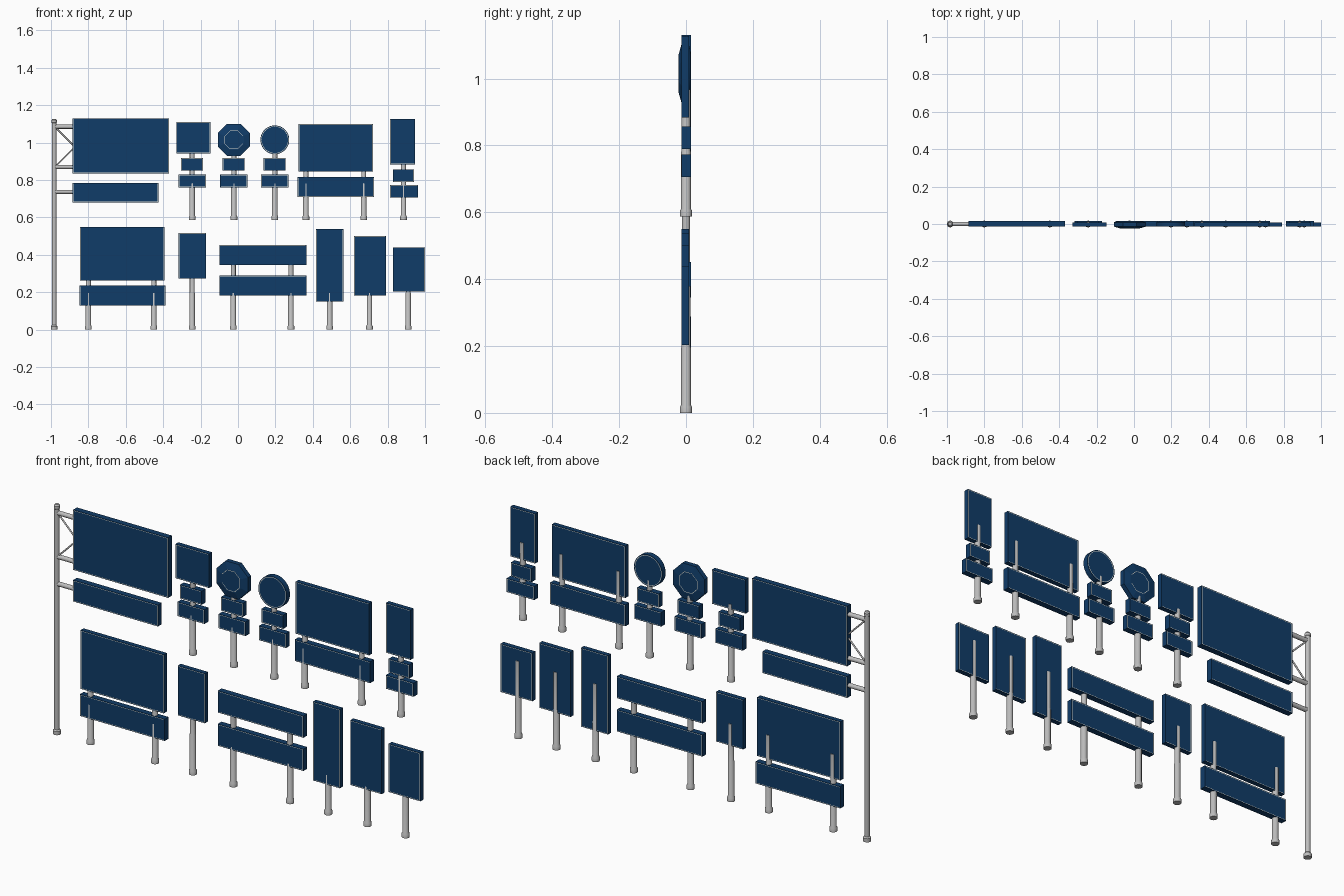
import bpy, bmesh
from math import cos, sin, pi, radians
from mathutils import Vector

cube = bpy.data.objects.get("Cube")
if cube:
    bpy.data.objects.remove(cube)


def material(name, color, roughness):
    mat = bpy.data.materials.new(name)
    mat.use_nodes = True
    mat.diffuse_color = color
    shader = mat.node_tree.nodes["Principled BSDF"]
    shader.inputs["Base Color"].default_value = color
    shader.inputs["Roughness"].default_value = roughness
    return mat


BLUE = material("sign blue", (0.005, 0.045, 0.14, 1), 0.6)
TRIM = material("trim cream", (0.8, 0.77, 0.68, 1), 0.6)
METAL = material("post grey", (0.52, 0.52, 0.52, 1), 0.5)


def finish(name, bm, mats, smooth=True):
    bmesh.ops.recalc_face_normals(bm, faces=bm.faces)
    mesh = bpy.data.meshes.new(name)
    bm.to_mesh(mesh)
    bm.free()
    for mat in mats:
        mesh.materials.append(mat)
    if smooth:
        mesh.shade_smooth()
        mesh.set_sharp_from_angle(angle=radians(30))
    obj = bpy.data.objects.new(name, mesh)
    bpy.context.scene.collection.objects.link(obj)
    return obj


# Flat sign body: extruded outline with a fine trim line near each face's edge
def slab(name, outline, front, back, smooth=False, bulge=None):
    bm = bmesh.new()
    rings = [[bm.verts.new((x, y, z)) for x, z in outline] for y in (front, back)]
    caps = [bm.faces.new(ring) for ring in rings]
    count = len(outline)
    for i in range(count):
        j = (i + 1) % count
        bm.faces.new((rings[0][i], rings[0][j], rings[1][j], rings[1][i]))
    bmesh.ops.recalc_face_normals(bm, faces=bm.faces)
    for k, cap in enumerate(caps):
        if bulge:
            bmesh.ops.inset_region(bm, faces=[cap], thickness=bulge[0], depth=bulge[k + 1])
        bmesh.ops.inset_region(bm, faces=[cap], thickness=0.004)
        line = bmesh.ops.inset_region(bm, faces=[cap], thickness=0.0025)
        for face in line["faces"]:
            face.material_index = 1
    return finish(name, bm, (BLUE, TRIM), smooth)


def board(name, x0, x1, z0, z1, back=0.009):
    return slab(name, [(x0, z0), (x1, z0), (x1, z1), (x0, z1)], -0.014, back)


def thick_board(name, x0, x1, z0, z1):
    return board(name, x0, x1, z0, z1, 0.015)


def ring_outline(x, z, radius, sides, turn=0):
    return [(x + radius * cos(2 * pi * (i + turn) / sides),
             z + radius * sin(2 * pi * (i + turn) / sides)) for i in range(sides)]


# Round posts are turned from a (radius, height) profile
def lathe(name, x, base, profile, sides=20):
    bm = bmesh.new()
    rings = [[bm.verts.new((px, py, base + h)) for px, py in ring_outline(x, 0, r, sides)]
             for r, h in profile]
    for low, high in zip(rings, rings[1:]):
        for i in range(sides):
            j = (i + 1) % sides
            bm.faces.new((low[i], low[j], high[j], high[i]))
    bm.faces.new(rings[0])
    bm.faces.new(rings[-1])
    return finish(name, bm, (METAL,))


FOOT = [(0.018, 0), (0.018, 0.018), (0.0145, 0.024)]
POST = FOOT + [(0.0145, 0.195), (0.013, 0.198), (0.013, 0.38)]


def post(name, x, base):
    lathe(name, x, base, POST)


# Straight bar between two (x, z) points
def bar(name, start, end, radius):
    a, b = Vector((start[0], 0, start[1])), Vector((end[0], 0, end[1]))
    bm = bmesh.new()
    bmesh.ops.create_cone(bm, cap_ends=True, segments=14, radius1=radius,
                          radius2=radius, depth=(b - a).length)
    obj = finish(name, bm, (METAL,))
    obj.location = (a + b) / 2
    obj.rotation_euler = (b - a).to_track_quat("Z", "Y").to_euler()


UPPER = 0.587

# Roadside gantry: tall pole, arms, braces and two boards
lathe("gantry_pole", -0.983, 0, FOOT[:2] + [(0.0125, 0.024), (0.0125, 1.105),
      (0.014, 1.107), (0.014, 1.12), (0.009, 1.127)])
for label, z in (("top", 1.085), ("middle", 0.87), ("lower", 0.737)):
    bar("gantry_arm_" + label, (-0.983, z), (-0.87, z), 0.011)
bar("gantry_brace_top", (-0.975, 1.08), (-0.88, 0.985), 0.004)
bar("gantry_brace_bottom", (-0.975, 0.875), (-0.88, 0.97), 0.004)
thick_board("gantry_main_board", -0.885, -0.37, 0.835, 1.13)
thick_board("gantry_lower_board", -0.885, -0.425, 0.68, 0.785)

# Three small signs that share the same pair of plates
for label, x in (("square", -0.245), ("octagon", -0.022), ("round", 0.197)):
    post(label + "_sign_post", x, UPPER)
    thick_board(label + "_upper_plate", x - 0.06, x + 0.058, 0.85, 0.917)
    thick_board(label + "_lower_plate", x - 0.073, x + 0.073, 0.76, 0.83)
board("square_sign", -0.33, -0.147, 0.943, 1.11)
slab("octagon_sign", ring_outline(-0.022, 1.015, 0.093, 8, 0.5), -0.014, 0.009,
     bulge=(0.035, 0.009, 0.006))
slab("round_sign", ring_outline(0.197, 1.015, 0.077, 40), -0.014, 0.012, smooth=True)

# Tall sign with two plates
post("tall_sign_post", 0.885, UPPER)
board("tall_sign", 0.813, 0.947, 0.883, 1.127)
thick_board("tall_sign_upper_plate", 0.828, 0.94, 0.79, 0.857)
thick_board("tall_sign_lower_plate", 0.813, 0.963, 0.706, 0.773)

# Wide two-post signs
for label, base, posts in (("upper_wide", UPPER, (0.363, 0.672)),
                           ("lower_wide", 0, (-0.80, -0.45)),
                           ("double_bar", 0, (-0.025, 0.283))):
    for side, x in zip(("right", "left"), posts):
        post(f"{label}_{side}_post", x, base)
board("upper_wide_board", 0.323, 0.722, 0.845, 1.10)
thick_board("upper_wide_plate", 0.318, 0.727, 0.71, 0.815)
board("lower_wide_board", -0.845, -0.393, 0.262, 0.55)
thick_board("lower_wide_plate", -0.848, -0.388, 0.128, 0.235)
thick_board("double_bar_top", -0.10, 0.365, 0.345, 0.452)
thick_board("double_bar_bottom", -0.10, 0.365, 0.182, 0.289)

# Upright single-post signs
for label, x, edges in (("small_upright", -0.245, (-0.317, -0.17, 0.273, 0.517)),
                        ("narrow_upright", 0.49, (0.417, 0.563, 0.15, 0.537)),
                        ("medium_upright", 0.703, (0.62, 0.79, 0.182, 0.50)),
                        ("short_upright", 0.91, (0.828, 1.0, 0.203, 0.44))):
    post(label + "_post", x, 0)
    board(label + "_board", *edges)
